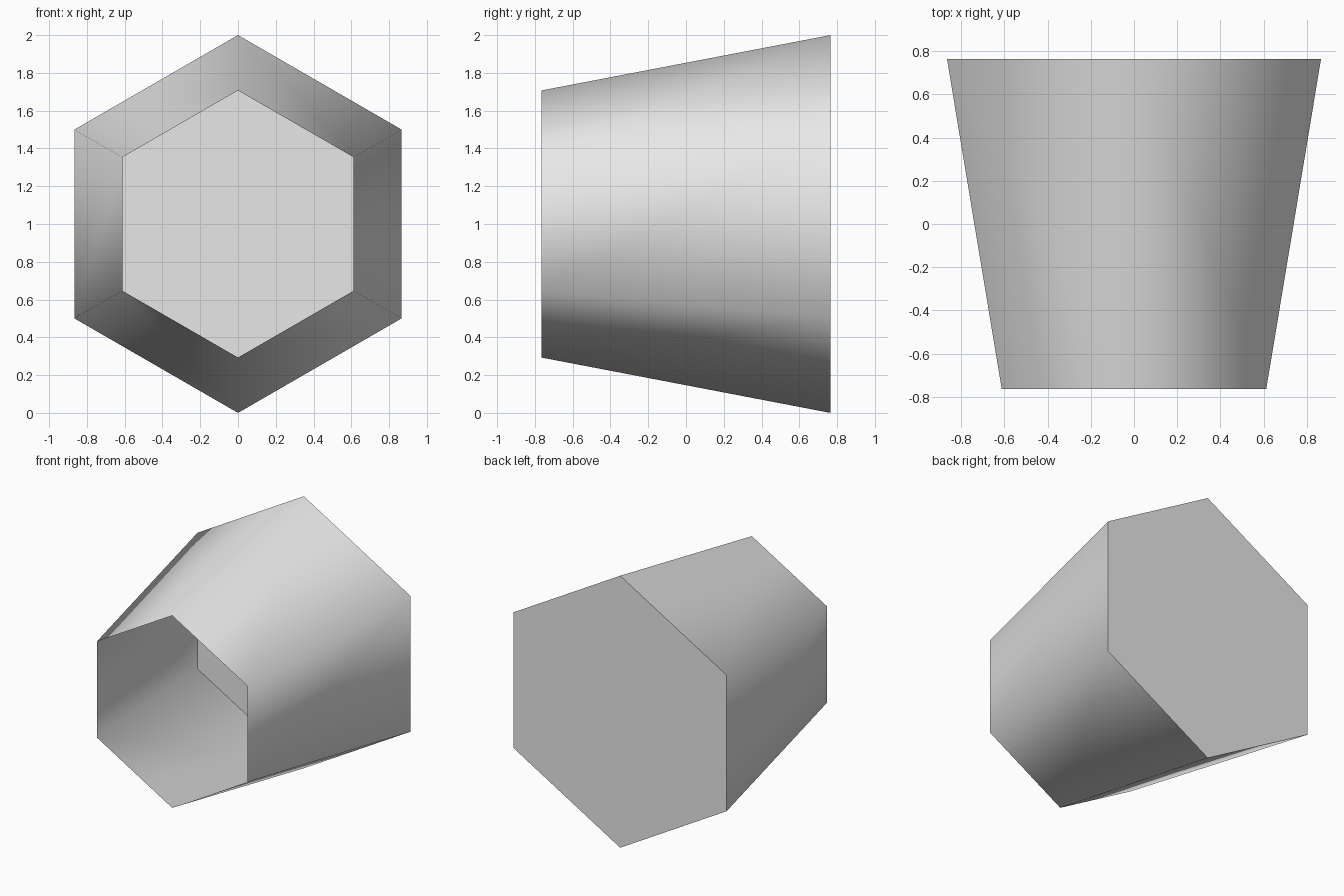
import bpy
import bmesh
from math import radians
from mathutils import Matrix, Vector

cube = bpy.data.objects.get("Cube")
if cube:
    bpy.data.objects.remove(cube, do_unlink=True)

BACK_R, FRONT_R, DEPTH = 1.0, 0.707, 1.53

# Plain grey material
grey = bpy.data.materials.new("light_grey")
grey.use_nodes = True
colour = (0.8, 0.8, 0.8, 1.0)
grey.diffuse_color = colour
grey.node_tree.nodes["Principled BSDF"].inputs["Base Color"].default_value = colour

# Six-sided tapered tube, wide end at the back
bm = bmesh.new()
bmesh.ops.create_cone(bm, cap_ends=True, segments=6,
                      radius1=BACK_R, radius2=FRONT_R, depth=DEPTH)

# Point one corner straight up once the narrow end faces -y
corner = max(bm.verts, key=lambda v: v.co.y)
turn = corner.co.xy.angle_signed(Vector((0, 1)))
bm.transform(Matrix.Rotation(-turn, 4, 'Z'))
bm.transform(Matrix.Translation((0, 0, BACK_R)) @ Matrix.Rotation(radians(90), 4, 'X'))
bm.normal_update()

# Open the narrow front end, keep the back closed
front = [f for f in bm.faces if f.normal.y < -0.9]
bmesh.ops.delete(bm, geom=front, context='FACES_ONLY')

mesh = bpy.data.meshes.new("hexagonal_shell")
bm.to_mesh(mesh)
bm.free()
mesh.materials.append(grey)
shell = bpy.data.objects.new("hexagonal_shell", mesh)
bpy.context.collection.objects.link(shell)

# Walls blend smoothly, back rim stays sharp
bpy.ops.object.select_all(action='DESELECT')
shell.select_set(True)
bpy.context.view_layer.objects.active = shell
bpy.ops.object.shade_smooth_by_angle(angle=radians(70))
